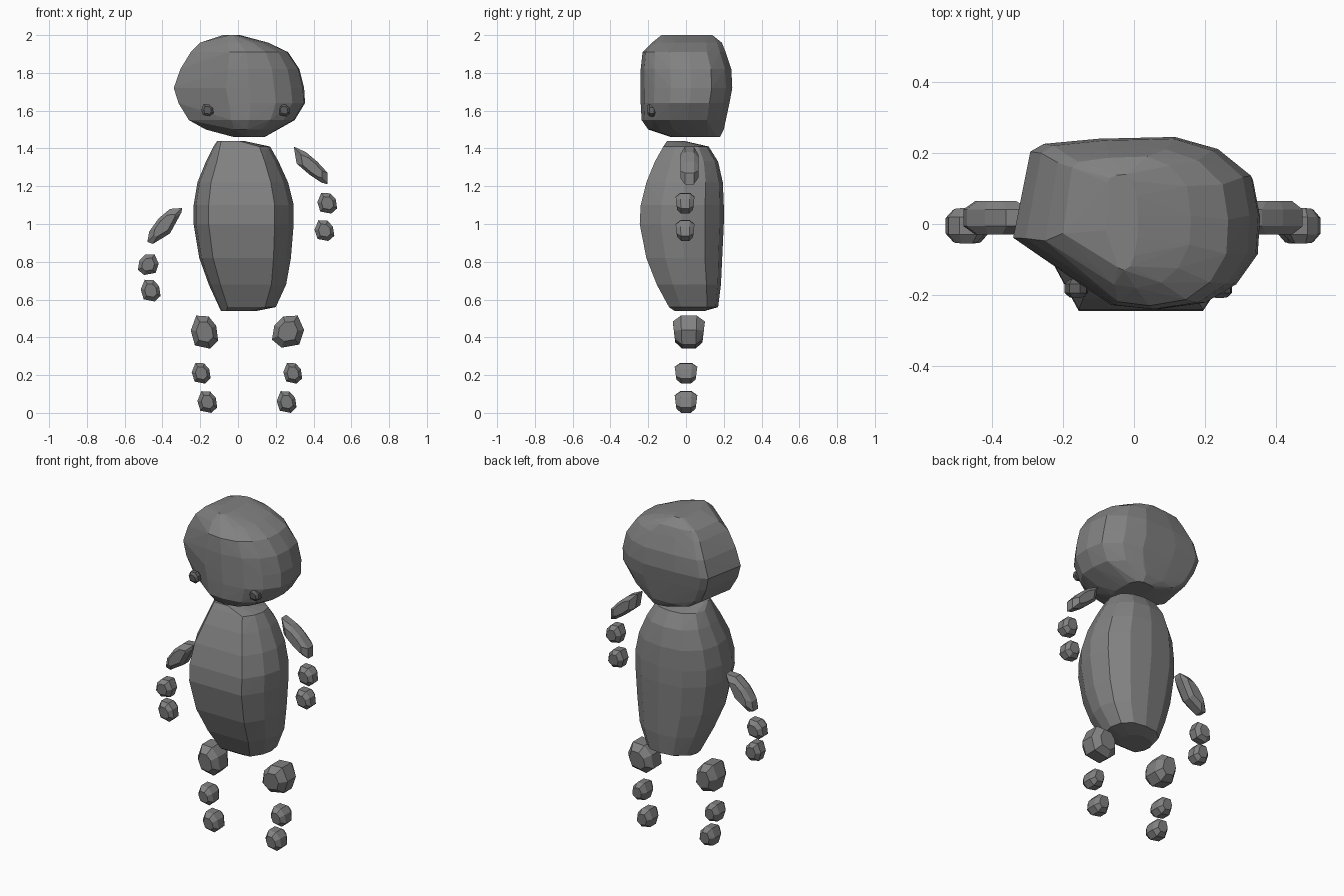
import bpy, bmesh

if "Cube" in bpy.data.objects:
    bpy.data.objects.remove(bpy.data.objects["Cube"])


def material(name, value):
    m = bpy.data.materials.new(name)
    m.diffuse_color = (value, value, value, 1)
    m.use_nodes = True
    m.node_tree.nodes["Principled BSDF"].inputs["Base Color"].default_value = m.diffuse_color
    return m


STONE = material("grey stone", 0.22)
DARK = material("dark grey stone", 0.12)


def hull(name, points, mat=STONE):
    """Flat-faceted rock wrapped around a cloud of points."""
    bm = bmesh.new()
    for p in points:
        bm.verts.new(p)
    res = bmesh.ops.convex_hull(bm, input=bm.verts[:])
    loose = {g for g in res["geom_interior"] + res["geom_unused"]
             if isinstance(g, bmesh.types.BMVert)}
    bmesh.ops.delete(bm, geom=[v for v in loose if v.is_valid and not v.link_faces],
                     context='VERTS')
    bmesh.ops.recalc_face_normals(bm, faces=bm.faces[:])
    mesh = bpy.data.meshes.new(name)
    bm.to_mesh(mesh)
    bm.free()
    mesh.materials.append(mat)
    ob = bpy.data.objects.new(name, mesh)
    bpy.context.collection.objects.link(ob)
    return ob


def stack(plan, rings):
    """Plan outline (-1..1) fitted to each ring: z, x range, y range."""
    pts = []
    for z, x0, x1, y0, y1 in rings:
        for u, v in plan:
            pts.append(((x0 + x1) / 2 + u * (x1 - x0) / 2,
                        (y0 + y1) / 2 + v * (y1 - y0) / 2, z))
    return pts


def chunk(name, outline, y0, y1, taper=0.0, mat=STONE):
    """Pebble from a front outline, narrowed towards its front and back."""
    cx = sum(p[0] for p in outline) / len(outline)
    cz = sum(p[1] for p in outline) / len(outline)
    zs = [p[1] for p in outline]
    my, hy = (y0 + y1) / 2, (y1 - y0) / 2
    pts = []
    for depth, scale in ((-1, .62), (-.5, 1), (.5, 1), (1, .62)):
        for x, z in outline:
            t = (max(zs) - z) / (max(zs) - min(zs))
            pts.append((cx + (x - cx) * scale, my + depth * hy * (1 - taper * t),
                        cz + (z - cz) * scale))
    return hull(name, pts, mat)


PEBBLE = [(-.6, 1), (.3, .95), (.85, .4), (1, -.5), (.4, -1), (-.7, -.8), (-1, .1)]


def pebble(name, x0, x1, z0, z1, y0, y1, side=1, mat=STONE):
    out = [((x0 + x1) / 2 + side * u * (x1 - x0) / 2,
            (z0 + z1) / 2 + v * (z1 - z0) / 2) for u, v in PEBBLE]
    return chunk(name, out, y0, y1, 0.15, mat)


# Head: lopsided, with the front left corner cut away
head_plan = [(-1, -.17), (-.9, .55), (-.86, .83), (-.75, .92), (-.3, .98), (.32, 1),
             (.67, .86), (.94, .55), (1, .1), (.98, -.34), (.8, -.7), (.54, -.92),
             (.14, -1), (-.2, -.95), (-.46, -.7)]
hull("head", stack(head_plan, [
    (1.46, -.02, .14, -.08, .18), (1.50, -.17, .21, -.20, .20),
    (1.55, -.26, .30, -.235, .21), (1.64, -.315, .355, -.24, .23),
    (1.72, -.34, .35, -.24, .245), (1.82, -.305, .325, -.24, .24),
    (1.91, -.25, .265, -.23, .21), (1.96, -.20, .16, -.18, .19),
    (2.00, -.08, .01, -.13, .14)]))

# Body: tall egg with a flattened front
body_plan = [(-.7, -1), (-.1, -1), (.62, -1), (.9, -.5), (1, 0), (.9, .55), (.55, .9),
             (.05, 1), (-.5, .92), (-.88, .55), (-1, .05), (-.95, -.45)]
hull("body", stack(body_plan, [
    (.54, -.09, .10, -.06, .10), (.56, -.10, .20, -.09, .17),
    (.68, -.155, .255, -.155, .185), (.82, -.205, .28, -.21, .19),
    (1.0, -.235, .295, -.245, .20), (1.1, -.235, .295, -.24, .20),
    (1.22, -.215, .265, -.21, .195), (1.33, -.17, .215, -.165, .17),
    (1.41, -.13, .17, -.12, .12), (1.44, -.11, .03, -.10, -.01)]))

# Upper arms: slanted slivers at different heights
chunk("right_upper_arm", [(.295, 1.41), (.36, 1.38), (.42, 1.33), (.475, 1.27),
                          (.475, 1.21), (.44, 1.22), (.38, 1.26), (.31, 1.32)], -.03, .065)
chunk("left_upper_arm", [(-.295, 1.085), (-.36, 1.08), (-.42, 1.03), (-.47, .96),
                         (-.48, .905), (-.45, .895), (-.36, .95), (-.30, 1.06)], -.03, .065)

# Forearms, hands, legs and feet: x range, z range, y range
for name, *box in [
        ("left_forearm", -.53, -.42, .73, .84, -.055, .045),
        ("left_hand", -.515, -.41, .59, .705, -.055, .045),
        ("right_forearm", .42, .525, 1.055, 1.165, -.055, .045),
        ("right_hand", .405, .51, .91, 1.02, -.055, .045),
        ("left_thigh", -.25, -.105, .34, .515, -.07, .10),
        ("right_thigh", .18, .35, .345, .515, -.07, .10),
        ("left_shin", -.245, -.145, .155, .265, -.06, .06),
        ("right_shin", .24, .34, .155, .265, -.06, .06),
        ("left_foot", -.215, -.11, 0, .115, -.06, .06),
        ("right_foot", .205, .31, 0, .115, -.06, .06)]:
    # thigh and forearm stones face the other way on the left side
    pebble(name, *box, side=-1 if name in ("right_thigh", "left_forearm") else 1)

# Eyes
for name, x in (("left_eye", -.162), ("right_eye", .243)):
    pebble(name, x - .033, x + .033, 1.57, 1.635, -.208, -.155, mat=DARK)
